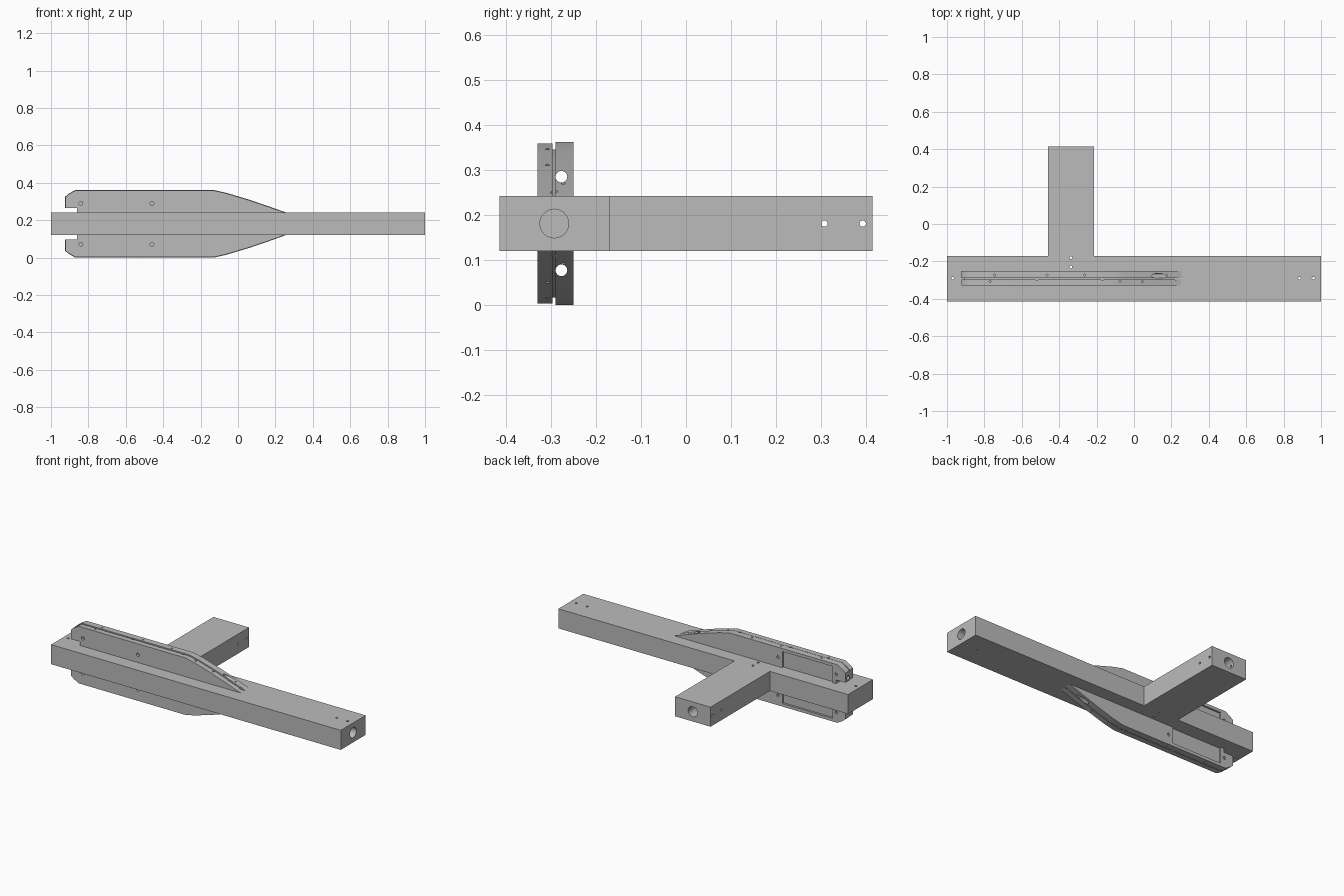
import bpy, bmesh, math
from mathutils import Matrix, Vector

cube = bpy.data.objects.get("Cube")
if cube:
    bpy.data.objects.remove(cube, do_unlink=True)

grey = bpy.data.materials.new("plain_grey")
grey.use_nodes = True
colour = (0.5, 0.5, 0.5, 1)
grey.diffuse_color = colour
grey.node_tree.nodes["Principled BSDF"].inputs["Base Color"].default_value = colour

MID = 0.181                      # mirror height of the model
LOW, HIGH = 0.12, 0.242          # bar bottom and top
AXES = {"x": Vector((1, 0, 0)), "y": Vector((0, 1, 0)), "z": Vector((0, 0, 1))}


def finish(name, bm):
    bmesh.ops.recalc_face_normals(bm, faces=bm.faces)
    mesh = bpy.data.meshes.new(name)
    bm.to_mesh(mesh)
    bm.free()
    mesh.materials.append(grey)
    obj = bpy.data.objects.new(name, mesh)
    bpy.context.collection.objects.link(obj)
    return obj


def prism(name, points, offset):
    """Extrude a closed outline of 3D points."""
    bm = bmesh.new()
    face = bm.faces.new([bm.verts.new(p) for p in points])
    out = bmesh.ops.extrude_face_region(bm, geom=[face])
    moved = [v for v in out["geom"] if isinstance(v, bmesh.types.BMVert)]
    bmesh.ops.translate(bm, verts=moved, vec=offset)
    return finish(name, bm)


def box(name, a, b):
    (x0, y0, z0), (x1, y1, z1) = a, b
    return prism(name, [(x0, y0, z0), (x1, y0, z0), (x1, y1, z0), (x0, y1, z0)], (0, 0, z1 - z0))


def drill(centre, axis, radius, length):
    bm = bmesh.new()
    turn = AXES["z"].rotation_difference(AXES[axis]).to_matrix().to_4x4()
    bmesh.ops.create_cone(bm, cap_ends=True, segments=24, radius1=radius, radius2=radius,
                          depth=length, matrix=Matrix.Translation(centre) @ turn)
    return finish("drill_cutter", bm)


def select(obj):
    bpy.ops.object.select_all(action="DESELECT")
    obj.select_set(True)
    bpy.context.view_layer.objects.active = obj


def cut(obj, cutter):
    cutter.hide_render = True
    mod = obj.modifiers.new("cut", "BOOLEAN")
    mod.operation, mod.solver, mod.object = "DIFFERENCE", "EXACT", cutter
    select(obj)
    bpy.ops.object.modifier_apply(modifier=mod.name)
    bpy.data.objects.remove(cutter, do_unlink=True)


def smooth(obj):
    select(obj)
    bpy.ops.object.shade_smooth_by_angle(angle=math.radians(30))


# T-shaped bar
tee = [(-1, -0.415), (1, -0.415), (1, -0.17), (-0.215, -0.17),
       (-0.215, 0.415), (-0.46, 0.415), (-0.46, -0.17), (-1, -0.17)]
bar = prism("tee_bar", [(x, y, LOW) for x, y in tee], (0, 0, HIGH - LOW))

# Sockets in the bar ends, then the small pin holes
cut(bar, drill((1, -0.293, MID), "x", 0.032, 0.5))
cut(bar, drill((-0.337, 0.415, MID), "y", 0.032, 0.5))
for x, y in [(0.885, -0.29), (0.96, -0.29), (-0.97, -0.29), (-0.337, -0.18), (-0.337, -0.23)]:
    cut(bar, drill((x, y, MID), "z", 0.007, 0.3))
for y in (0.308, 0.393):
    cut(bar, drill((-0.337, y, MID), "x", 0.007, 0.4))
smooth(bar)


# Blade pair, mirrored above and below the bar
def outline(drop):
    top = 0.362 - drop
    return [(-0.86, HIGH), (-0.86, 0.265), (-0.925 + drop, 0.265), (-0.925 + drop, 0.325),
            (-0.905, 0.342 - drop), (-0.87, top), (-0.13, top), (-0.06, 0.346 - drop),
            (0.06, 0.31 - drop), (0.16, 0.276 - drop), (0.255 - 2 * drop, HIGH)]


def edge_height(x):
    pts = outline(0)[5:]
    for (x0, z0), (x1, z1) in zip(pts, pts[1:]):
        if x0 <= x <= x1:
            return z0 + (z1 - z0) * (x - x0) / (x1 - x0)
    return 0.342


for side, sign in (("upper", 1), ("lower", -1)):
    def z_of(z):
        return MID + sign * (z - MID)

    def plate(name, drop, y0, y1):
        return prism(f"{side}_{name}", [(x, y0, z_of(z)) for x, z in outline(drop)], (0, y1 - y0, 0))

    front = plate("front_blade", 0.003, -0.33, -0.297)
    back = plate("back_blade", 0, -0.29, -0.25)
    core = plate("blade_core", 0.016, -0.297, -0.29)

    # Long bore through the back blade and its open recess
    cut(back, drill((-0.3, -0.277, z_of(0.285)), "x", 0.013, 1.6))
    z0, z1 = sorted((z_of(HIGH - 0.01), z_of(0.343)))
    cut(back, box("recess_cutter", (-0.835, -0.262, z0), (-0.49, -0.2, z1)))

    # Fixing holes in the broad faces
    for x in (-0.84, -0.46):
        cut(front, drill((x, -0.33, z_of(0.29)), "y", 0.01, 0.03))
    for x in (-0.862, -0.46):
        cut(back, drill((x, -0.25, z_of(0.3)), "y", 0.009, 0.02))

    # Small holes along the blade edges
    for blade, y, places in ((front, -0.308, (-0.77, -0.075, 0.045)),
                             (back, -0.273, (-0.745, -0.465, -0.265, 0.175))):
        for x in places:
            cut(blade, drill((x, y, z_of(edge_height(x))), "z", 0.005, 0.03))
    for x in (-0.52, -0.17, 0.225):
        for blade in (front, back):
            cut(blade, drill((x, -0.2935, z_of(edge_height(x))), "z", 0.008, 0.03))
    for part in (front, back, core):
        smooth(part)
